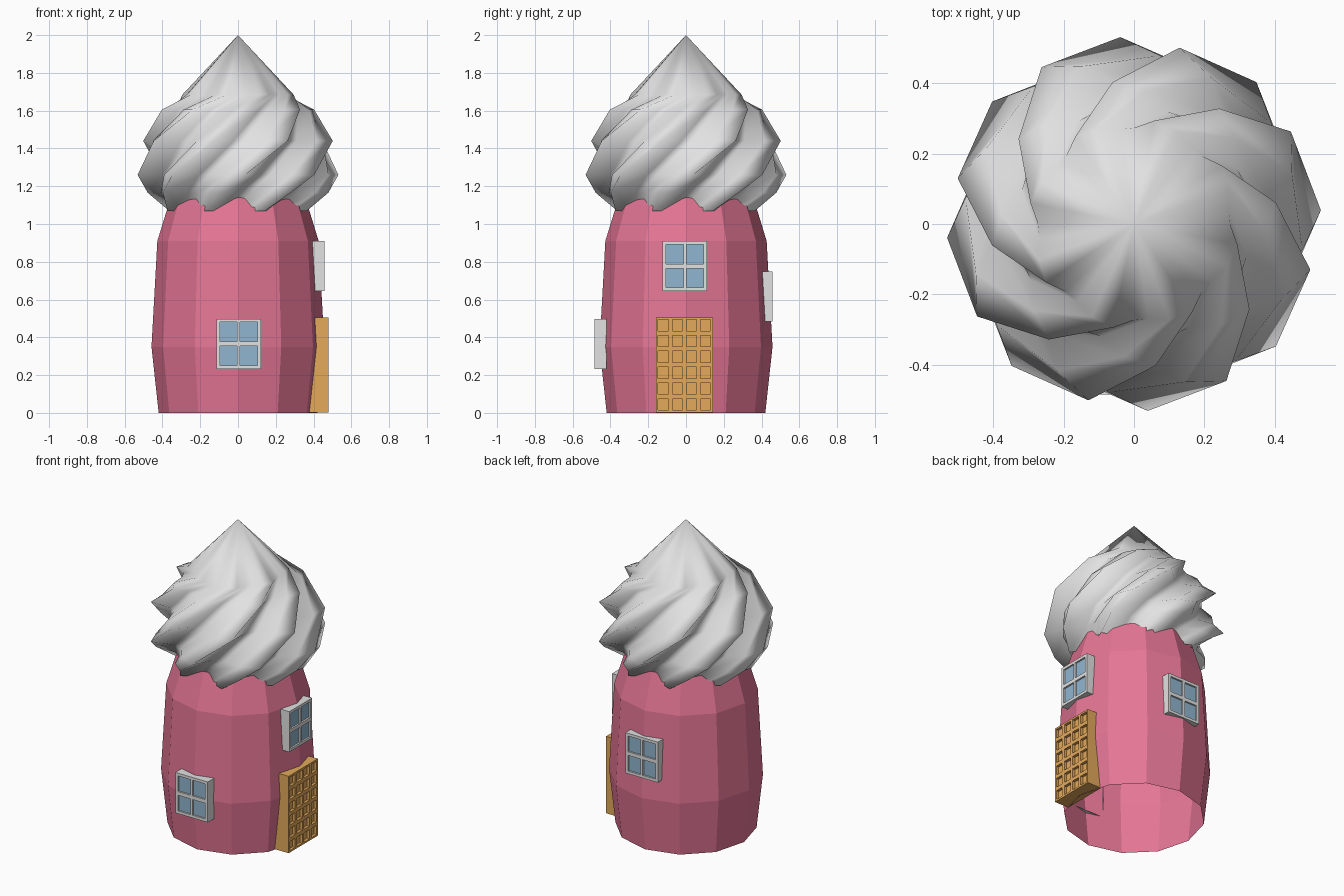
import bpy, bmesh, math
from math import sin, cos, radians

if "Cube" in bpy.data.objects:
    bpy.data.objects.remove(bpy.data.objects["Cube"])


def material(name, rgb):
    m = bpy.data.materials.new(name)
    m.diffuse_color = (*rgb, 1)
    m.use_nodes = True
    m.node_tree.nodes["Principled BSDF"].inputs["Base Color"].default_value = m.diffuse_color
    return m


pink = material("pink_wall", (0.78, 0.18, 0.30))
grey = material("light_grey", (0.76, 0.76, 0.76))
glass = material("blue_glass", (0.28, 0.46, 0.63))
wood = material("orange_wood", (0.77, 0.40, 0.105))


def finish(bm, name, mats):
    bm.normal_update()
    me = bpy.data.meshes.new(name)
    bm.to_mesh(me)
    bm.free()
    ob = bpy.data.objects.new(name, me)
    bpy.context.collection.objects.link(ob)
    for m in mats:
        me.materials.append(m)
    return ob


def bridge(bm, upper, lower):
    n = len(upper)
    for i in range(n):
        j = (i + 1) % n
        bm.faces.new((lower[i], lower[j], upper[j], upper[i]))


# Tower wall: open 12-sided barrel
bm = bmesh.new()
rings = []
for r, z in ((0.42, 0), (0.458, 0.35), (0.427, 0.91), (0.355, 1.145), (0.32, 1.25)):
    rings.append([bm.verts.new((r * cos(radians(30 * i)), r * sin(radians(30 * i)), z))
                  for i in range(12)])
for lo, hi in zip(rings, rings[1:]):
    bridge(bm, hi, lo)
finish(bm, "tower_wall", [pink])

# Swirled roof: eight twisted lobes that turn clockwise going down
LOBE = ((0, 0), (11, 0.22), (20, 0.23), (32, 0.09))   # angle past the ridge, depth
bm = bmesh.new()
rings = []
for r, z, twist, depth in ((0.30, 1.685, 78.7, 0.4), (0.408, 1.605, 53.6, 0.8),
                           (0.518, 1.44, 30.5, 1), (0.533, 1.26, 4.2, 1),
                           (0.485, 1.165, -10, 1), (0.40, 1.07, -24, 1)):
    ring = []
    for k in range(8):
        for da, d in LOBE:
            a = radians(twist + 45 * k + da)
            rr = r * (1 - d * depth)
            if z < 1.1 and da:
                rr = min(rr, 0.34)      # tuck the rim into the wall between tips
            ring.append(bm.verts.new((rr * cos(a), rr * sin(a), z)))
    rings.append(ring)
for hi, lo in zip(rings, rings[1:]):
    bridge(bm, hi, lo)
tip = bm.verts.new((0, 0, 2))
top = rings[0]
for i in range(len(top)):
    bm.faces.new((top[i], top[(i + 1) % len(top)], tip))
for f in bm.faces:
    f.smooth = True
finish(bm, "swirled_roof", [grey])


# Slab with a grid of recessed cells and open back, facing -y before turning
def lines(start, total, n, border, bar):
    cell = (total - 2 * border - (n - 1) * bar) / n
    out = [start]
    p = start + border
    for i in range(n):
        out += [p, p + cell]
        p += cell + bar
    return out + [start + total]


def grid_panel(name, turn, side, z0, w, h, outer, inner, cols, rows, border, bars, recess, mats):
    bm = bmesh.new()
    xs = lines(side - w / 2, w, cols, border, bars[0])
    zs = lines(z0, h, rows, border, bars[1])
    g = [[bm.verts.new((x, -outer, z)) for z in zs] for x in xs]
    cells = []
    for i in range(len(xs) - 1):
        for j in range(len(zs) - 1):
            f = bm.faces.new((g[i][j], g[i + 1][j], g[i + 1][j + 1], g[i][j + 1]))
            if i % 2 and j % 2:
                cells.append(f)
    rim = [e for e in bm.edges if e.is_boundary]
    # outer sides
    for v in bmesh.ops.extrude_edge_only(bm, edges=rim)["geom"]:
        if isinstance(v, bmesh.types.BMVert):
            v.co.y = -inner
    # sunken cells
    for f in cells:
        new = bmesh.ops.extrude_face_region(bm, geom=[f])["geom"]
        if f.is_valid:
            bm.faces.remove(f)
        for v in new:
            if isinstance(v, bmesh.types.BMVert):
                v.co.y += recess
            elif isinstance(v, bmesh.types.BMFace):
                v.material_index = len(mats) - 1
    bmesh.ops.recalc_face_normals(bm, faces=bm.faces)
    bm.normal_update()
    if max(bm.faces, key=lambda f: -f.calc_center_median().y).normal.y > 0:
        bmesh.ops.reverse_faces(bm, faces=bm.faces)
    ob = finish(bm, name, mats)
    ob.rotation_euler.z = radians(turn)


# Windows: front, right and back
for name, turn, side, z0, outer, inner in (
        ("front_window", 0, 0.003, 0.233, 0.485, 0.42),
        ("right_window", 90, -0.006, 0.645, 0.458, 0.395),
        ("back_window", 180, 0.0, 0.483, 0.459, 0.405)):
    grid_panel(name, turn, side, z0, 0.235, 0.265, outer, inner, 2, 2,
               0.018, (0.016, 0.024), 0.011, [grey, glass])

# Door on the right side
grid_panel("door", 90, -0.008, 0.003, 0.302, 0.503, 0.478, 0.375, 4, 6,
           0.012, (0.02, 0.024), 0.018, [wood])
